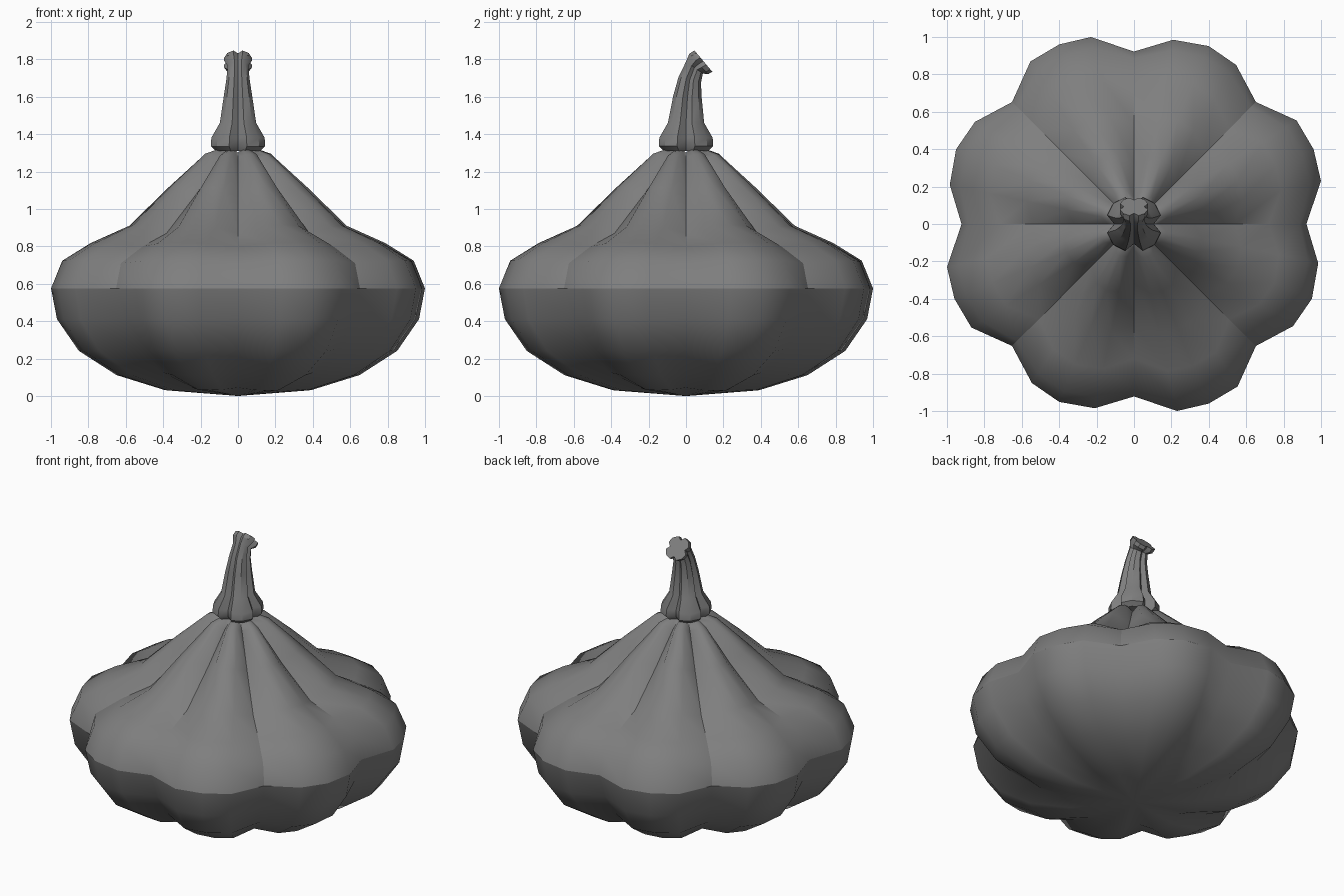
import bpy, bmesh
from math import radians, sin, cos

if "Cube" in bpy.data.objects:
    bpy.data.objects.remove(bpy.data.objects["Cube"])

grey = bpy.data.materials.new("dull_grey")
grey.use_nodes = True
colour = (0.21, 0.21, 0.21, 1)
grey.diffuse_color = colour
grey.node_tree.nodes["Principled BSDF"].inputs["Base Color"].default_value = colour


def bridge(bm, rings):
    """Join neighbouring rings of vertices with quads."""
    for low, high in zip(rings, rings[1:]):
        n = len(low)
        for i in range(n):
            j = (i + 1) % n
            bm.faces.new((low[i], low[j], high[j], high[i]))


def finish(bm, name):
    bmesh.ops.recalc_face_normals(bm, faces=bm.faces)
    mesh = bpy.data.meshes.new(name)
    bm.to_mesh(mesh)
    bm.free()
    mesh.materials.append(grey)
    obj = bpy.data.objects.new(name, mesh)
    bpy.context.collection.objects.link(obj)
    return obj


# Body: ridge (r, z) and groove (r, z) profiles, blended round two lobes per quarter
PROFILE = [
    ((0.41, 0.03), (0.35, 0.045)), ((0.68, 0.11), (0.57, 0.125)),
    ((0.89, 0.24), (0.75, 0.25)), ((1.01, 0.41), (0.87, 0.415)),
    ((1.04, 0.575), (0.922, 0.575)), ((0.975, 0.725), (0.885, 0.71)),
    ((0.82, 0.82), (0.72, 0.80)), ((0.605, 0.915), (0.54, 0.87)),
    ((0.39, 1.12), (0.32, 1.075)), ((0.19, 1.295), (0.14, 1.26)),
    ((0.10, 1.325), (0.08, 1.30)),
]
EQUATOR = 4
LOBES = [(0, 0), (12, 0.72), (22.8, 0.93), (32.7, 0.75),
         (45, 0), (57.5, 0.92), (67.4, 1), (77, 0.88)]

bm = bmesh.new()
rings = []
for (rr, rz), (gr, gz) in PROFILE:
    ring = []
    for quarter in range(4):
        for angle, w in LOBES:
            a = radians(90 - angle - 90 * quarter)
            r, z = gr + (rr - gr) * w, gz + (rz - gz) * w
            ring.append(bm.verts.new((r * cos(a), r * sin(a), z)))
    rings.append(ring)
bridge(bm, rings)
bottom = bm.verts.new((0, 0, 0))
first = rings[0]
for i, v in enumerate(first):
    bm.faces.new((bottom, first[(i + 1) % len(first)], v))
bm.faces.new(rings[-1])
for f in bm.faces:
    f.smooth = True

# Creases along the equator and the upper grooves
for i, v in enumerate(rings[EQUATOR]):
    bm.edges.get((v, rings[EQUATOR][i - 1])).smooth = False
for g in range(0, len(first), 4):
    start = EQUATOR + (2 if g % 8 == 0 else 0)
    for k in range(start, len(rings) - 1):
        bm.edges.get((rings[k][g], rings[k + 1][g])).smooth = False
finish(bm, "pumpkin_body")

# Stem: ribbed cross-section swept along a bend (y, z, radius, tilt)
STEM = [(0, 1.31, 0.125, 0), (0, 1.335, 0.152, 0), (0, 1.38, 0.15, 0),
        (0, 1.46, 0.102, 0), (0.008, 1.6, 0.08, 5), (0.02, 1.69, 0.065, 14),
        (0.045, 1.755, 0.058, 35), (0.068, 1.775, 0.078, 48),
        (0.093, 1.79, 0.078, 50)]
RIB = [(0, 0.7), (18, 1), (45, 1.04), (72, 1)]

bm = bmesh.new()
rings = []
for y, z, r, tilt in STEM:
    t = radians(tilt)
    ring = []
    for quarter in range(4):
        for angle, k in RIB:
            a = radians(angle + 90 * quarter)
            across = r * k * sin(a)
            ring.append(bm.verts.new((r * k * cos(a), y + across * cos(t),
                                      z - across * sin(t))))
    rings.append(ring)
bridge(bm, rings)
bm.faces.new(rings[0])
bm.faces.new(rings[-1])
stem = finish(bm, "stem")
bpy.ops.object.select_all(action="DESELECT")
stem.select_set(True)
bpy.context.view_layer.objects.active = stem
bpy.ops.object.shade_smooth_by_angle(angle=radians(35))
